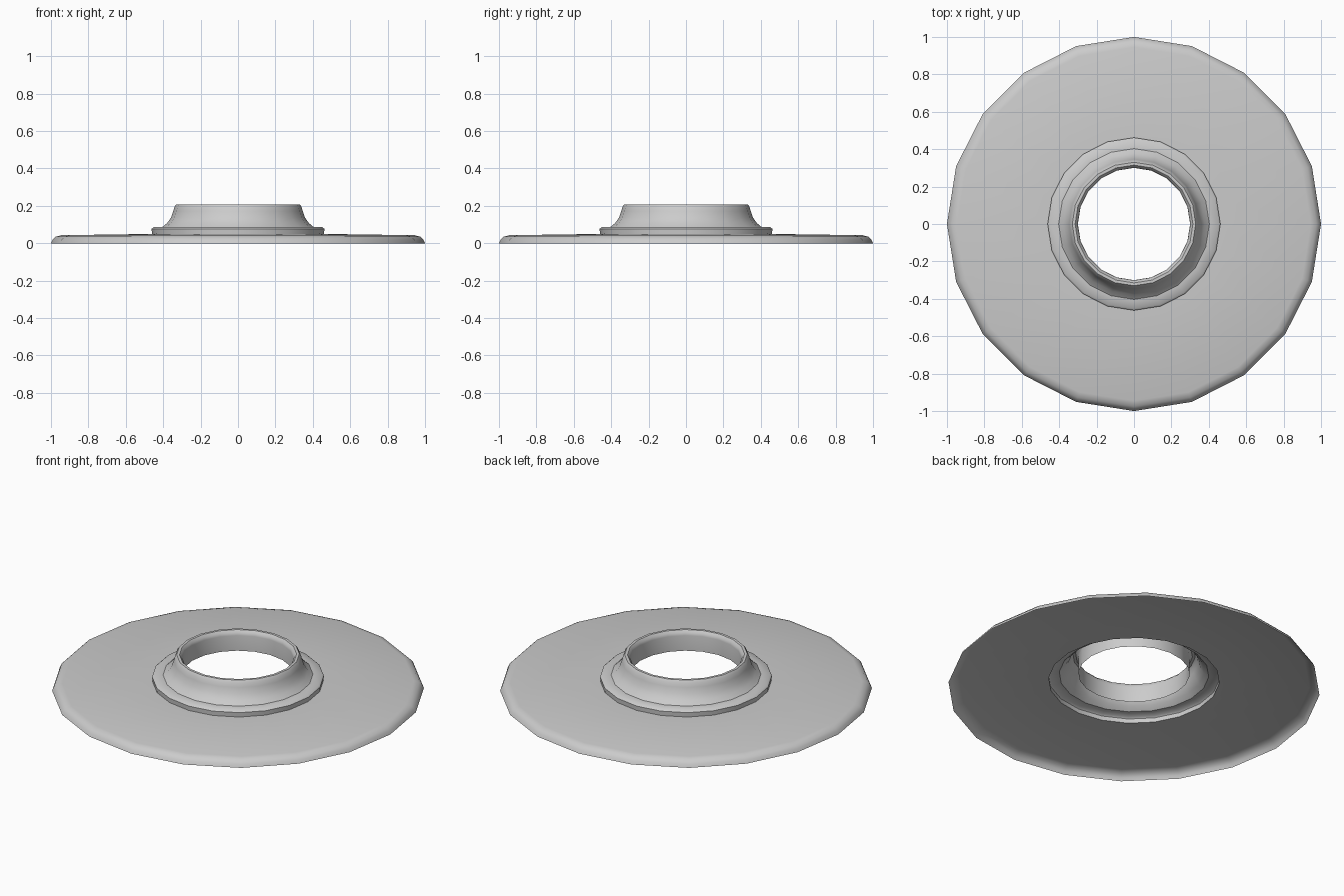
import bpy, bmesh, math

if "Cube" in bpy.data.objects:
    bpy.data.objects.remove(bpy.data.objects["Cube"])

SIDES = 20


def lathe(name, profile):
    """Revolve an open (radius, height) profile, listed outside to inside, into a thin shell."""
    bm = bmesh.new()
    rings = []
    for r, z in profile:
        rings.append([bm.verts.new((r * math.cos(math.tau * j / SIDES),
                                    r * math.sin(math.tau * j / SIDES), z))
                      for j in range(SIDES)])
    for outer, inner in zip(rings, rings[1:]):
        for j in range(SIDES):
            k = (j + 1) % SIDES
            bm.faces.new((outer[j], outer[k], inner[k], inner[j]))
    mesh = bpy.data.meshes.new(name)
    bm.to_mesh(mesh)
    bm.free()
    obj = bpy.data.objects.new(name, mesh)
    bpy.context.collection.objects.link(obj)
    bpy.ops.object.select_all(action='DESELECT')
    obj.select_set(True)
    bpy.context.view_layer.objects.active = obj
    bpy.ops.object.shade_smooth_by_angle(angle=math.radians(45))
    return obj


# Wide cover plate, hollow underneath, with a rounded rim
lathe("cover_plate", [(1.0, 0.0), (0.992, 0.018), (0.975, 0.035),
                      (0.945, 0.043), (0.46, 0.05)])

# Small stepped flange around the collar
lathe("flange_ring", [(0.46, 0.05), (0.462, 0.077), (0.452, 0.086), (0.403, 0.088)])

# Flared collar, rolled lip and short inner tube
lathe("collar", [(0.403, 0.088), (0.378, 0.109), (0.358, 0.138), (0.346, 0.172),
                 (0.340, 0.195), (0.330, 0.208), (0.315, 0.208),
                 (0.303, 0.195), (0.300, 0.18), (0.300, 0.09)])
